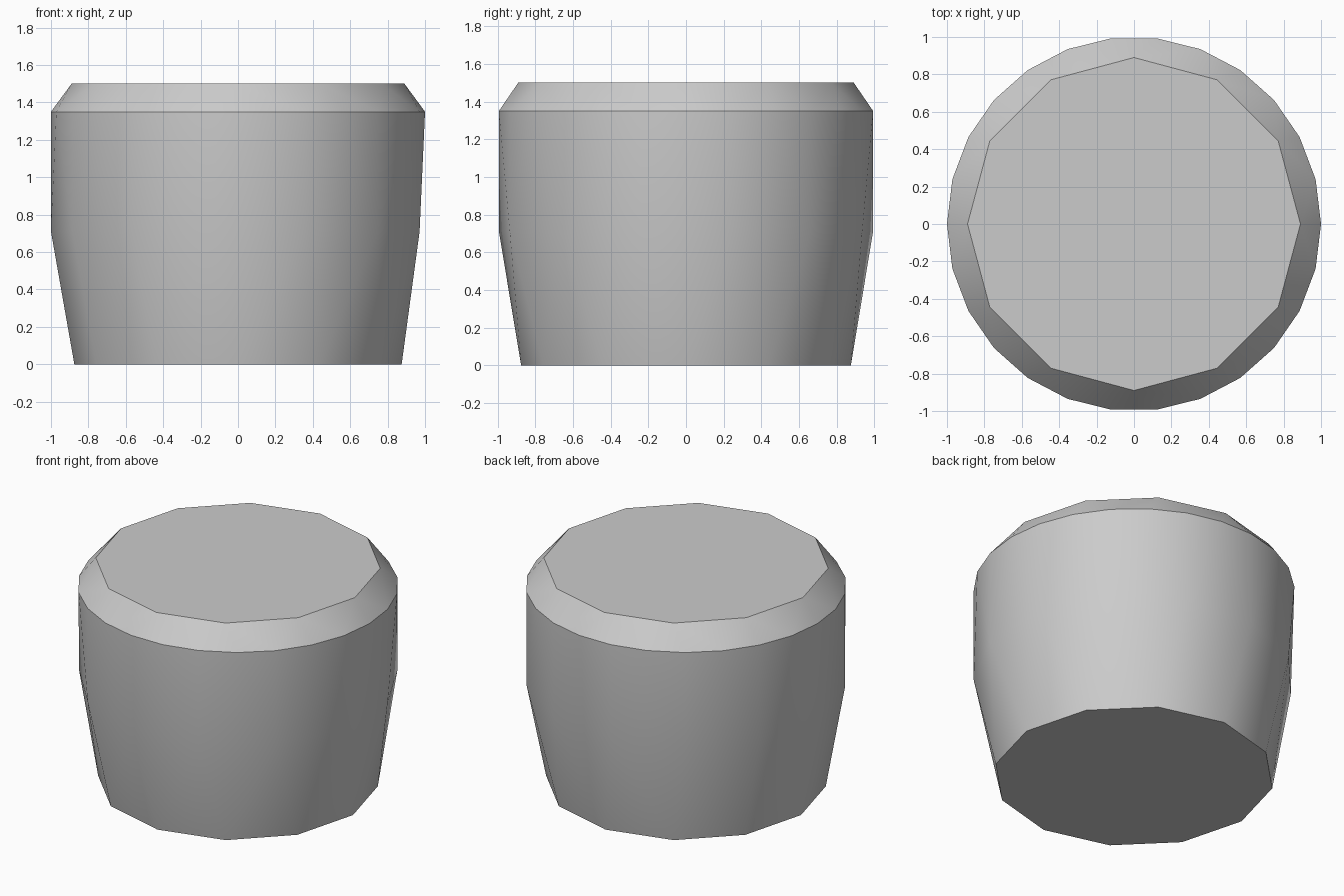
import bpy, bmesh
from math import cos, sin, pi

cube = bpy.data.objects.get("Cube")
if cube:
    bpy.data.objects.remove(cube, do_unlink=True)

# One flat grey for the whole drum
grey = bpy.data.materials.new("plain_grey")
grey.use_nodes = True
colour = (0.6, 0.6, 0.6, 1)
grey.diffuse_color = colour
grey.node_tree.nodes["Principled BSDF"].inputs["Base Color"].default_value = colour

# Rings of the profile: sides, radius, height (each has a corner at -x)
BASE, BELLY, SHOULDER, TOP = 0.0, 0.71, 1.35, 1.5
rings = [(12, 0.875, BASE), (13, 1.0, BELLY), (26, 1.0, SHOULDER), (12, 0.89, TOP)]

# Drum body: tight faceted skin around the rings
bm = bmesh.new()
for sides, radius, height in rings:
    for i in range(sides):
        a = pi + 2 * pi * i / sides
        bm.verts.new((radius * cos(a), radius * sin(a), height))
bmesh.ops.convex_hull(bm, input=bm.verts[:])


def level(edge, z):
    return all(abs(v.co.z - z) < 1e-4 for v in edge.verts)


# Merge each flat cap into one polygon
for z in (BASE, TOP):
    inner = [e for e in bm.edges if level(e, z)
             and all(abs(f.normal.z) > 0.999 for f in e.link_faces)]
    bmesh.ops.dissolve_edges(bm, edges=inner, use_verts=False)
bmesh.ops.recalc_face_normals(bm, faces=bm.faces[:])

# Smooth sides, crisp rims
for f in bm.faces:
    f.smooth = True
for e in bm.edges:
    e.smooth = not any(level(e, z) for z in (BASE, SHOULDER, TOP))

mesh = bpy.data.meshes.new("drum_body")
bm.to_mesh(mesh)
bm.free()
mesh.materials.append(grey)
bpy.context.collection.objects.link(bpy.data.objects.new("drum_body", mesh))
